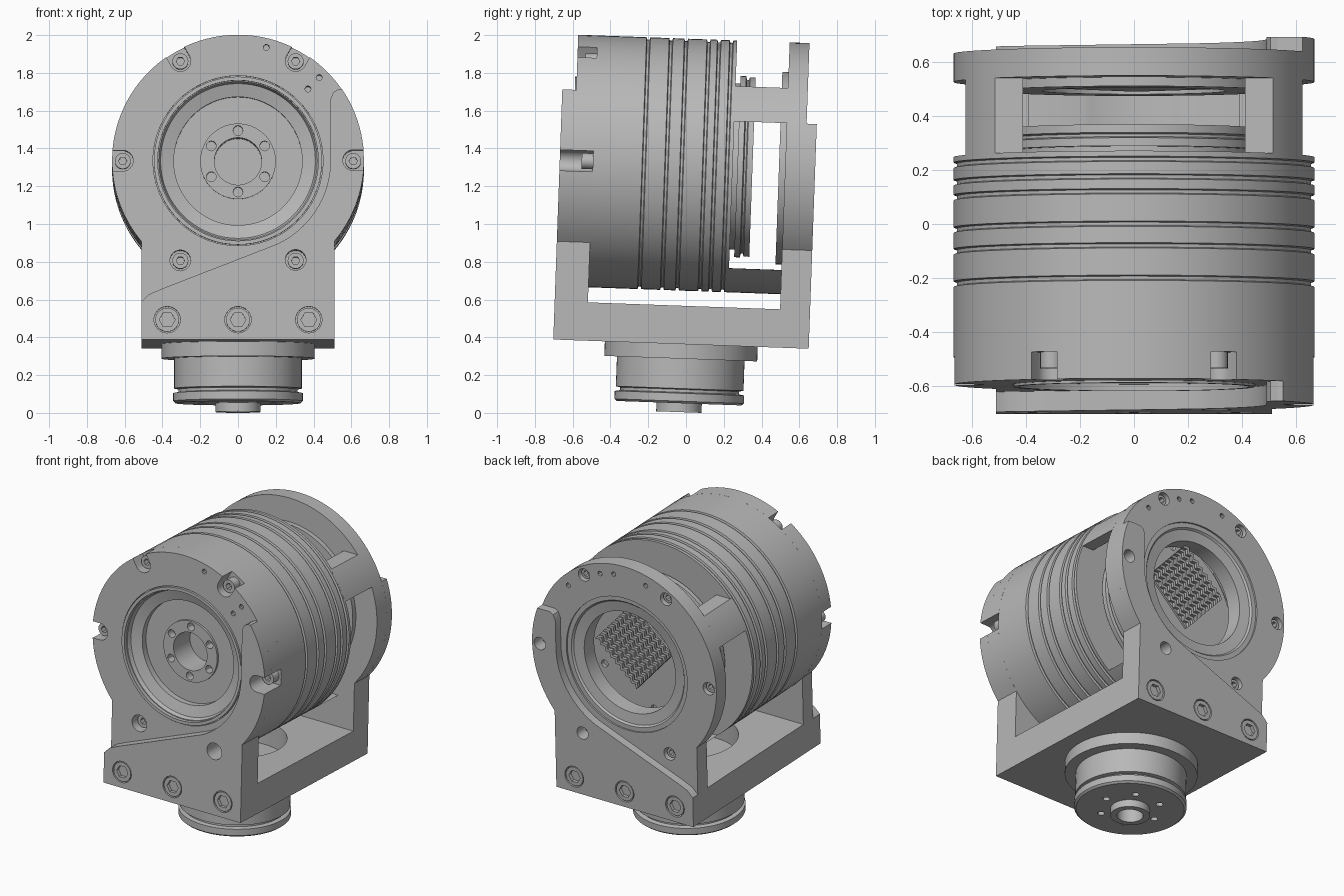
import bpy, bmesh, math
from mathutils import Matrix, Vector

cube = bpy.data.objects.get("Cube")
if cube:
    bpy.data.objects.remove(cube)

C, R = 1.31, 0.667            # drum axis height and radius
W, FLOOR = 0.51, 0.36         # bracket half width and underside
JOINT_Y = -0.038              # lower joint axis
TILT = Matrix.Rotation(-0.036, 4, 'X')
parts = []

grey = bpy.data.materials.new("machined_grey")
grey.use_nodes = True
grey.diffuse_color = (0.48, 0.48, 0.48, 1)
grey.node_tree.nodes["Principled BSDF"].inputs["Base Color"].default_value = grey.diffuse_color


def finish(name, bm, helper=False):
    bmesh.ops.recalc_face_normals(bm, faces=bm.faces[:])
    me = bpy.data.meshes.new(name)
    bm.to_mesh(me)
    bm.free()
    ob = bpy.data.objects.new(name, me)
    bpy.context.collection.objects.link(ob)
    me.materials.append(grey)
    if helper:
        ob.hide_render = True
    else:
        parts.append(ob)
    return ob


def arc(r, a0, a1, n=24, x=0, z=C):
    angles = [math.radians(a0 + (a1 - a0) * i / n) for i in range(n + 1)]
    return [(x + r * math.cos(a), z + r * math.sin(a)) for a in angles]


def circle(x, z, r, n=24):
    return arc(r, 0, 360, n, x, z)[:-1]


def prism(name, outlines, y0, y1, helper=False):
    """Extrude x-z outlines along y."""
    bm = bmesh.new()
    for pts in outlines:
        face = bm.faces.new([bm.verts.new((x, y0, z)) for x, z in pts])
        new = bmesh.ops.extrude_face_region(bm, geom=[face])["geom"]
        bmesh.ops.translate(bm, vec=(0, y1 - y0, 0),
                            verts=[g for g in new if isinstance(g, bmesh.types.BMVert)])
    return finish(name, bm, helper)


def lathe(name, profile, axis='Y', helper=False, steps=72):
    """Spin a closed (radius, position) profile about the drum or joint axis."""
    bm = bmesh.new()
    if axis == 'Y':
        vs = [bm.verts.new((r, p, C)) for r, p in profile]
        cent, ax = (0, 0, C), (0, 1, 0)
    else:
        vs = [bm.verts.new((r, JOINT_Y, p)) for r, p in profile]
        cent, ax = (0, JOINT_Y, 0), (0, 0, 1)
    edges = []
    for a, b, pa, pb in zip(vs, vs[1:] + vs[:1], profile, profile[1:] + profile[:1]):
        if pa[0] > 0 or pb[0] > 0:
            edges.append(bm.edges.new((a, b)))
    bmesh.ops.spin(bm, geom=vs + edges, cent=cent, axis=ax, angle=math.tau, steps=steps)
    bmesh.ops.remove_doubles(bm, verts=bm.verts[:], dist=1e-5)
    return finish(name, bm, helper)


def cut(targets, cutter):
    for ob in targets:
        mod = ob.modifiers.new("cut", 'BOOLEAN')
        mod.operation, mod.solver, mod.object = 'DIFFERENCE', 'EXACT', cutter
        bpy.context.view_layer.objects.active = ob
        bpy.ops.object.modifier_apply(modifier=mod.name)
    bpy.data.objects.remove(cutter)


def screws(name, spots, r, y_seat, y_head, socket):
    """Screw heads with hexagonal sockets."""
    heads = prism(name, [circle(x, z, r) for x, z in spots], y_seat, y_head)
    mid = y_seat * 0.6 + y_head * 0.4
    cut([heads], prism("sockets", [circle(x, z, socket, 6) for x, z in spots],
                       mid, 2 * y_head - mid, True))


def polar(r, deg):
    a = math.radians(deg)
    return (r * math.cos(a), C + r * math.sin(a))


# Shared outlines: round-headed bracket and its raised, one-armed face
corner = math.degrees(math.acos(W / R))
bracket = arc(R, -corner, 180 + corner, 72) + [(-W, FLOOR), (W, FLOOR)]


def raised_outline(top):
    a = math.degrees(math.asin((top - C) / R))
    return ([(W, FLOOR)] + arc(R, -corner, a, 24) + [(0.53, top), (0.505, top - 0.015), (0.49, top - 0.05)]
            + arc(0.49, 0, -65, 20) + [(-0.4, 0.63), (-0.47, 0.6), (-W, 0.56), (-W, FLOOR)])


# Ribbed drum with a bored hub on its front end
profile = [(0, 0.2), (R, 0.2)]
for g in (0.17, 0.105, 0.05, -0.07, -0.15, -0.27):
    profile += [(R, g + 0.01), (R - 0.013, g + 0.006), (R - 0.013, g - 0.006), (R, g - 0.01)]
profile += [(R, -0.54), (0.2, -0.54), (0.2, -0.555), (0.125, -0.555), (0.125, -0.38), (0, -0.38)]
drum = lathe("drum", profile)
hub_holes = [circle(*polar(0.163, a), 0.026, 12) for a in range(30, 390, 60)]
cut([drum], prism("hub_holes", hub_holes, -0.6, -0.5, True))

# Front bracket plates, with stepped bore and screw pockets
front = prism("front_bracket", [bracket], -0.642, -0.54)
front_face = prism("front_raised_face", [raised_outline(1.685)], -0.716, -0.642)
cut([front], lathe("front_bore", [(0, -0.8), (0.45, -0.8), (0.45, -0.625), (0.42, -0.625), (0.41, -0.6),
                                  (0.34, -0.58), (0.34, -0.5), (0, -0.5)], helper=True))
lathe("front_bore_ring", [(0.445, -0.62), (0.445, -0.65), (0.425, -0.65), (0.425, -0.62)])
pockets = []
for a in range(0, 360, 60):
    cx, cz = polar(0.61, a)
    if a <= 180:
        rot = Matrix.Rotation(math.radians(a), 2)
        slot = arc(0.055, 90, 270, 12, 0.61, 0) + [(0.75, -0.055), (0.75, 0.055)]
        pts = [rot @ Vector(p) for p in slot]
        pockets.append([(p.x, p.y + C) for p in pts])
    else:
        pockets.append(circle(cx, cz, 0.055))
pockets += [circle(x, z, 0.016, 10) for x, z in ((0.15, 1.91), (0.43, 1.75), (0.37, 1.69))]
cut([front, front_face], prism("pockets", pockets, -0.8, -0.53, True))
ring = [polar(0.61, a) for a in range(0, 360, 60)]
screws("front_rim_screws", ring, 0.042, -0.54, -0.6, 0.022)

# Back bracket plates, with bore and screw pockets
back = prism("back_bracket", [bracket], 0.478, 0.583)
back_face = prism("back_raised_face", [raised_outline(1.55)], 0.583, 0.637)
cut([back], lathe("back_bore", [(0, 0.8), (0.45, 0.8), (0.45, 0.572), (0.42, 0.572), (0.41, 0.56),
                                (0.34, 0.55), (0.34, 0.4), (0, 0.4)], helper=True))
back_pockets = [circle(x, z, 0.042) for x, z in ring]
back_pockets += [circle(*polar(0.6, a), 0.016, 10) for a in (45, 72, 82, 105)]
cut([back, back_face], prism("back_pockets", back_pockets, 0.51, 0.8, True))
screws("back_rim_screws", ring, 0.034, 0.5, 0.56, 0.02)
lathe("back_inner_boss", [(0.51, 0.48), (0.51, 0.445), (0.34, 0.445), (0.34, 0.48)])

# Foot screws on both raised faces
foot = [(x, 0.465) for x in (-0.375, 0, 0.375)]
for name, ob, y, d in (("front", front_face, -0.716, 1), ("back", back_face, 0.637, -1)):
    cut([ob], prism("seats", [circle(x, z, 0.07) for x, z in foot], y - d * 0.1, y + d * 0.03, True))
    screws(name + "_foot_screws", foot, 0.063, y + d * 0.04, y + d * 0.003, 0.042)

# Struts joining the drum to the back bracket
strut = arc(R, 21, 39.6, 10) + arc(0.59, 46, 24, 10)
mirrored = [(-x, z) for x, z in reversed(strut)]
lower = arc(R, -126, -54, 24) + arc(0.57, -71, -109, 16)
prism("struts", [strut, mirrored, lower], 0.19, 0.485)

# Stepped end disc of the drum
disc = lathe("end_disc", [(0, 0.19), (0.44, 0.19), (0.44, 0.225), (0.48, 0.225), (0.48, 0.255), (0.46, 0.26),
                          (0.46, 0.27), (0.475, 0.275), (0.475, 0.305), (0, 0.305)])
cut([disc], prism("disc_holes", [circle(*polar(0.42, a), 0.025, 12) for a in range(30, 390, 60)],
                  0.28, 0.4, True))

# Zigzag vent panel inside the back bore
turn = Matrix.Rotation(math.radians(42), 2)


def on_panel(pts):
    out = [turn @ Vector(p) for p in pts]
    return [(p.x + 0.02, p.y + C + 0.07) for p in out]


half, rows, teeth = 0.2, 9, 16
pitch = 2 * half / rows
prism("vent_panel", [on_panel([(-half, -half), (half, -half), (half, half), (-half, half)])], 0.45, 0.465)
ridges = []
for i in range(rows):
    base = -half + i * pitch
    xs = [-half + 2 * half * k / teeth for k in range(teeth + 1)]
    low = [(x, base + (k % 2) * pitch * 0.5) for k, x in enumerate(xs)]
    ridges.append(on_panel(low + [(x, z + pitch * 0.5) for x, z in reversed(low)]))
prism("vent_ridges", ridges, 0.465, 0.485)

# Base plate with round well
base = prism("base_plate", [[(-W, FLOOR), (W, FLOOR), (W, 0.563), (-W, 0.563)]], -0.54, 0.478)
cut([base], lathe("well", [(0, 0.7), (0.31, 0.7), (0.31, 0.41), (0, 0.41)], 'Z', True))

# Lower rotary joint
joint = lathe("lower_joint", [(0, 0.365), (0.405, 0.365), (0.405, 0.283), (0.338, 0.283), (0.338, 0.125),
                              (0.315, 0.12), (0.315, 0.105), (0.343, 0.1), (0.343, 0.058), (0.33, 0.047),
                              (0.12, 0.047), (0.12, 0), (0.08, 0), (0.08, 0.09), (0, 0.09)], 'Z')
bm = bmesh.new()
for a in range(0, 360, 60):
    spot = Vector((0.19 * math.cos(math.radians(a)), JOINT_Y + 0.19 * math.sin(math.radians(a)), 0.05))
    bmesh.ops.create_cone(bm, cap_ends=True, segments=12, radius1=0.022, radius2=0.022, depth=0.06,
                          matrix=Matrix.Translation(spot))
cut([joint], finish("joint_holes", bm, True))

# Lean the whole assembly and shade it
bpy.ops.object.select_all(action='DESELECT')
for ob in parts:
    ob.data.transform(Matrix.Translation((0, 0, 0.003)) @ TILT)
    ob.select_set(True)
bpy.context.view_layer.objects.active = drum
bpy.ops.object.shade_smooth_by_angle(angle=math.radians(30))
